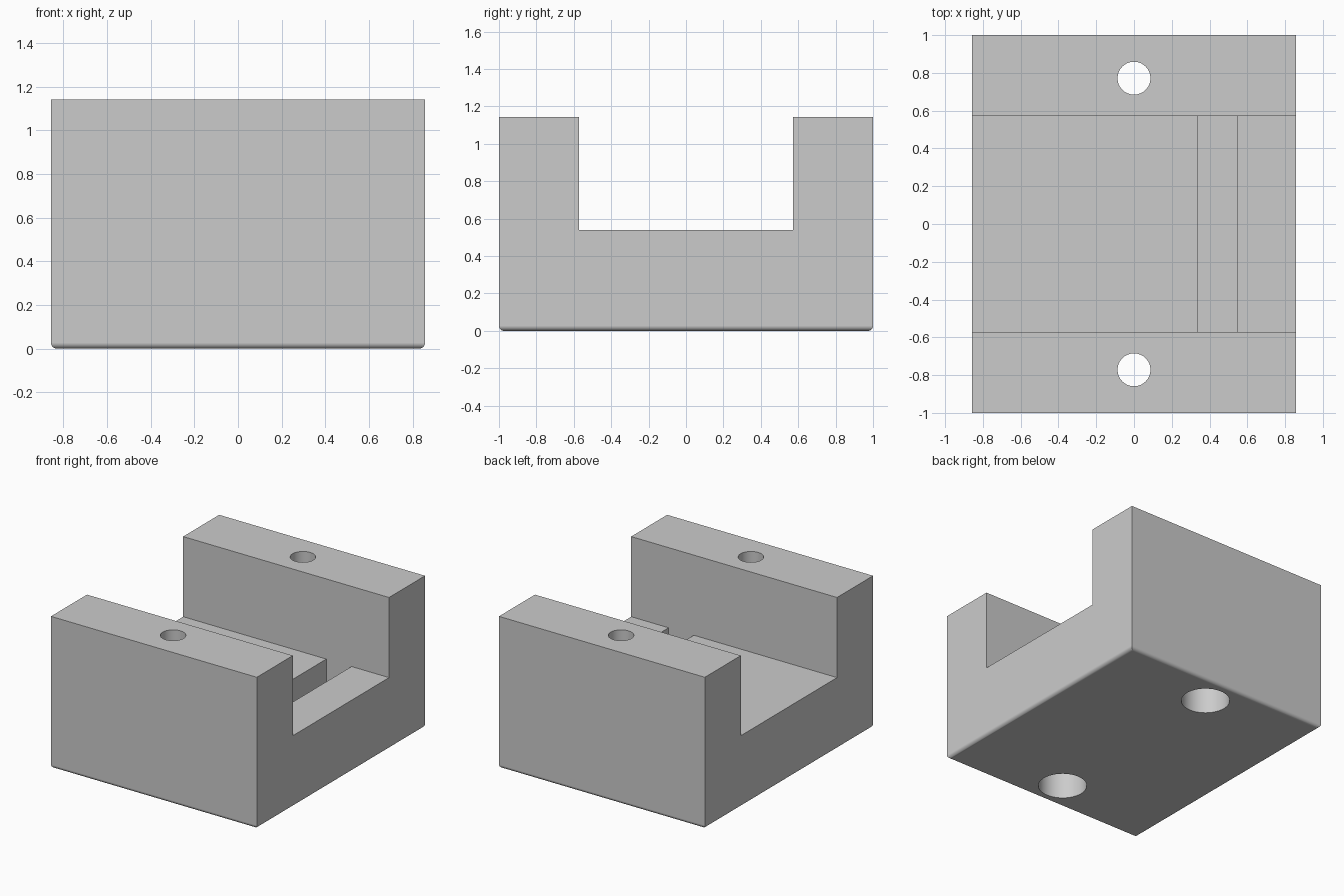
import bpy
import bmesh
import math

cube = bpy.data.objects.get("Cube")
if cube:
    bpy.data.objects.remove(cube, do_unlink=True)

HALF_X, HALF_Y, HEIGHT = 0.857, 1.0, 1.143
CHANNEL_Y, FLOOR_Z = 0.572, 0.54
GROOVE_X0, GROOVE_X1, GROOVE_Z = 0.335, 0.545, 0.26
HOLE_Y, HOLE_R = 0.772, 0.087
BORE_R, BORE_DEPTH = 0.168, 0.57

grey = bpy.data.materials.new("plain_grey")
grey.use_nodes = True
colour = (0.6, 0.6, 0.6, 1)
grey.diffuse_color = colour
grey.node_tree.nodes["Principled BSDF"].inputs["Base Color"].default_value = colour


def make_object(name, bm):
    bmesh.ops.recalc_face_normals(bm, faces=bm.faces)
    mesh = bpy.data.meshes.new(name)
    bm.to_mesh(mesh)
    bm.free()
    mesh.materials.append(grey)
    obj = bpy.data.objects.new(name, mesh)
    bpy.context.collection.objects.link(obj)
    return obj


def prism(name, profile, x0, x1, round_bottom=0):
    """Extrude a y-z profile along x, optionally rounding the bottom edges."""
    bm = bmesh.new()
    face = bm.faces.new([bm.verts.new((x0, y, z)) for y, z in profile])
    ext = bmesh.ops.extrude_face_region(bm, geom=[face])
    moved = [v for v in ext["geom"] if isinstance(v, bmesh.types.BMVert)]
    bmesh.ops.translate(bm, verts=moved, vec=(x1 - x0, 0, 0))
    bmesh.ops.recalc_face_normals(bm, faces=bm.faces)
    if round_bottom:
        edges = [e for e in bm.edges if all(abs(v.co.z) < 1e-5 for v in e.verts)]
        bmesh.ops.bevel(bm, geom=edges, offset=round_bottom, segments=6,
                        profile=0.5, affect='EDGES')
    return make_object(name, bm)


def stepped_pin(name, y):
    """Cutter for a through hole with a wider counterbore from below."""
    bm = bmesh.new()
    rings = []
    for r, z in ((BORE_R, -0.1), (BORE_R, BORE_DEPTH),
                 (HOLE_R, BORE_DEPTH), (HOLE_R, HEIGHT + 0.1)):
        n = 64
        rings.append([bm.verts.new((r * math.cos(math.tau * i / n),
                                    y + r * math.sin(math.tau * i / n), z))
                      for i in range(n)])
    for a, b in zip(rings, rings[1:]):
        for i in range(len(a)):
            j = (i + 1) % len(a)
            bm.faces.new((a[i], a[j], b[j], b[i]))
    bm.faces.new(rings[0])
    bm.faces.new(rings[-1])
    return make_object(name, bm)


# U-shaped block with a softened underside
half = [(HALF_Y, 0), (HALF_Y, HEIGHT), (CHANNEL_Y, HEIGHT), (CHANNEL_Y, FLOOR_Z)]
block = prism("channel_block", half + [(-y, z) for y, z in reversed(half)],
              -HALF_X, HALF_X, round_bottom=0.028)

# Cross groove in the channel floor and the two bolt holes
groove = [(CHANNEL_Y, GROOVE_Z), (CHANNEL_Y, FLOOR_Z + 0.2),
          (-CHANNEL_Y, FLOOR_Z + 0.2), (-CHANNEL_Y, GROOVE_Z)]
cutters = [prism("groove_cutter", groove, GROOVE_X0, GROOVE_X1),
           stepped_pin("front_hole_cutter", -HOLE_Y),
           stepped_pin("back_hole_cutter", HOLE_Y)]

bpy.ops.object.select_all(action='DESELECT')
bpy.context.view_layer.objects.active = block
block.select_set(True)
for cutter in cutters:
    cutter.hide_render = True
    mod = block.modifiers.new(cutter.name, 'BOOLEAN')
    mod.operation = 'DIFFERENCE'
    mod.solver = 'EXACT'
    mod.object = cutter
    bpy.ops.object.modifier_apply(modifier=mod.name)
    bpy.data.objects.remove(cutter, do_unlink=True)

# Smooth rounds and holes, flat large faces
bpy.ops.object.shade_smooth_by_angle(angle=math.radians(30))
weighted = block.modifiers.new("flat_face_normals", 'WEIGHTED_NORMAL')
weighted.keep_sharp = True
